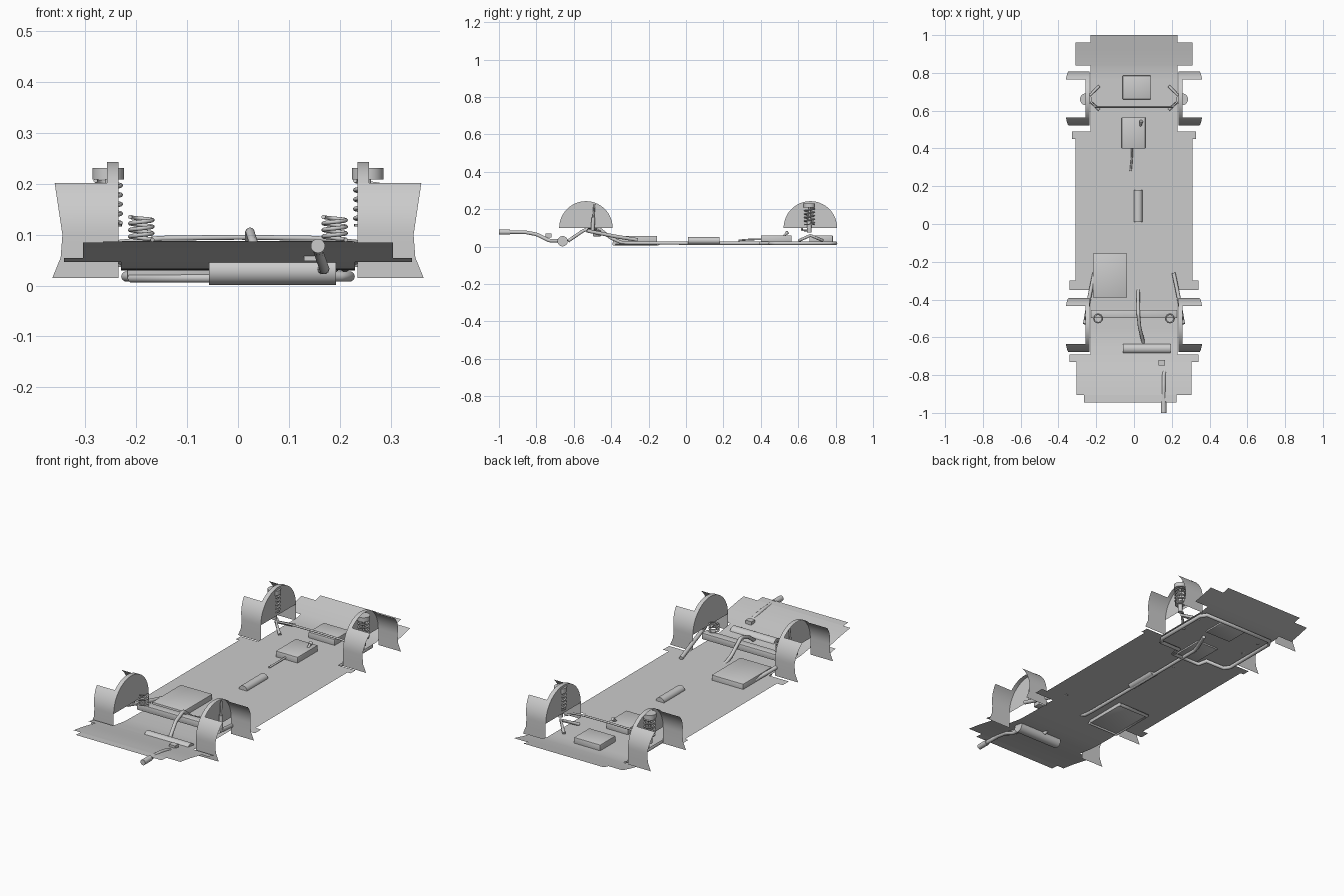
import bpy, bmesh, math
from mathutils import Vector

if "Cube" in bpy.data.objects:
    bpy.data.objects.remove(bpy.data.objects["Cube"])


def make(name, bm, smooth=True):
    bmesh.ops.remove_doubles(bm, verts=bm.verts, dist=1e-5)
    me = bpy.data.meshes.new(name)
    bm.to_mesh(me)
    bm.free()
    ob = bpy.data.objects.new(name, me)
    bpy.context.collection.objects.link(ob)
    if smooth:
        bpy.context.view_layer.objects.active = ob
        bpy.ops.object.select_all(action='DESELECT')
        ob.select_set(True)
        bpy.ops.object.shade_smooth_by_angle(angle=math.radians(35))
    return ob


def box(name, lo, hi, bevel=0.0):
    bm = bmesh.new()
    bmesh.ops.create_cube(bm, size=1)
    for v in bm.verts:
        v.co = Vector([(a + b) / 2 + c * (b - a) for a, b, c in zip(lo, hi, v.co)])
    if bevel:
        bmesh.ops.bevel(bm, geom=bm.edges[:], offset=bevel, segments=2, affect='EDGES', profile=0.5)
    return make(name, bm)


def rod(name, a, b, r, r2=None, sides=20):
    a, b = Vector(a), Vector(b)
    bm = bmesh.new()
    bmesh.ops.create_cone(bm, cap_ends=True, segments=sides, radius1=r,
                          radius2=r if r2 is None else r2, depth=(b - a).length)
    q = (b - a).to_track_quat('Z', 'Y')
    for v in bm.verts:
        v.co = q @ v.co + (a + b) / 2
    return make(name, bm)


def tube(name, pts, r, closed=False, curved=False):
    cu = bpy.data.curves.new(name, 'CURVE')
    cu.dimensions = '3D'
    cu.bevel_depth, cu.bevel_resolution, cu.use_fill_caps = r, 3, True
    if curved:
        sp = cu.splines.new('NURBS')
        sp.order_u, sp.use_endpoint_u, sp.resolution_u = 3, True, 6
    else:
        sp = cu.splines.new('POLY')
    sp.points.add(len(pts) - 1)
    for p, c in zip(sp.points, pts):
        p.co = (*c, 1)
    sp.use_cyclic_u = closed
    ob = bpy.data.objects.new(name, cu)
    bpy.context.collection.objects.link(ob)
    return ob


def spring(name, x, y, z0, z1, r, turns, wire):
    n = int(turns * 20)
    return tube(name, [(x + r * math.cos(2 * math.pi * i / 20), y + r * math.sin(2 * math.pi * i / 20),
                        z0 + (z1 - z0) * i / n) for i in range(n + 1)], wire)


# floor pan: strips of varying width following a side profile
PROFILE = [(-1, .09), (-.9, .084), (-.83, .074), (-.7, .048), (-.6, .033), (-.5, .03),
           (.8, .03), (.87, .042), (1.0, .073)]


def floor_z(y):
    for (a, za), (b, zb) in zip(PROFILE, PROFILE[1:]):
        if a <= y <= b:
            return za + (zb - za) * (y - a) / (b - a)
    return .03


STRIPS = [(-.945, -.905, -.265, .225), (-.905, -.73, -.305, .305), (-.73, -.69, -.342, .342),
          (-.69, -.35, -.23, .23), (-.35, -.30, -.342, .342), (-.30, .45, -.31, .31),
          (.45, .49, -.328, .328), (.49, .84, -.23, .23), (.84, .96, -.31, .31), (.96, 1.0, -.23, .23)]
bm = bmesh.new()
for y0, y1, xa, xb in STRIPS:
    n = max(1, round((y1 - y0) / .04))
    for i in range(n):
        a, b = y0 + (y1 - y0) * i / n, y0 + (y1 - y0) * (i + 1) / n
        bm.faces.new([bm.verts.new(c) for c in ((xa, a, floor_z(a)), (xb, a, floor_z(a)),
                                                (xb, b, floor_z(b)), (xa, b, floor_z(b)))])
make("floor_pan", bm)

# wheel arches: half disc inner wall plus a liner band, narrow over the top
R, CZ, WALL = .143, .10, .235


def liner_edge(z):
    return .345 + (z - .1) * .15 if z >= .1 else .33 + (.1 - z) * .41


def wheel_arch(name, cy, s):
    bm = bmesh.new()
    arc = [(cy + R * math.cos(math.pi * i / 32), CZ + R * math.sin(math.pi * i / 32)) for i in range(33)]
    bm.faces.new([bm.verts.new((s * WALL, y, z)) for y, z in arc])
    path = [(cy + R, .015), (cy + R, .055), *arc, (cy - R, .055), (cy - R, .015)]
    for (ya, za), (yb, zb) in zip(path, path[1:]):
        top = (za + zb) / 2 > .203
        xa, xb = [.257 if top else liner_edge(z) for z in (za, zb)]
        bm.faces.new([bm.verts.new(c) for c in ((s * WALL, ya, za), (s * xa, ya, za),
                                                (s * xb, yb, zb), (s * WALL, yb, zb))])
    make(name, bm)


for s, side in ((-1, "left"), (1, "right")):
    wheel_arch("front_wheel_arch_" + side, .665, s)
    wheel_arch("rear_wheel_arch_" + side, -.535, s)

    # front strut
    x, y = s * .255, .66
    rod("strut_cap_" + side, (x, y, .208), (x, y, .231), .031, sides=28)
    rod("strut_damper_" + side, (x, y, .075), (x, y, .15), .012)
    rod("strut_rod_" + side, (x, y, .15), (x, y, .21), .006)
    rod("spring_seat_" + side, (x, y, .116), (x, y, .121), .027)
    spring("strut_spring_" + side, x, y, .123, .206, .025, 4.5, .004)

    # front wishbone
    tube("wishbone_" + side, [(s * .185, .73, .033), (s * .25, .665, .06), (s * .185, .605, .033)], .008)

    # rear trailing arm, coil spring and shock absorber
    tube("trailing_arm_" + side, [(s * .21, -.26, .036), (s * .235, -.38, .055), (s * .26, -.53, .085)], .01)
    spring("rear_spring_" + side, s * .19, -.5, .09, .135, .022, 3.5, .004)
    rod("rear_shock_body_" + side, (s * .252, -.50, .085), (s * .25, -.495, .155), .01)
    rod("rear_shock_rod_" + side, (s * .25, -.495, .155), (s * .248, -.49, .225), .005)

# anti-roll bar and rear axle beam
tube("anti_roll_bar", [(-.235, .655, .085), (-.205, .62, .088), (-.15, .62, .093), (0, .62, .095),
                       (.15, .62, .093), (.205, .62, .088), (.235, .655, .085)], .005)
box("rear_axle_beam", (-.23, -.498, .055), (.23, -.455, .088), .004)

# drivetrain housings and fuel tank
box("engine_sump", (-.06, .66, .022), (.09, .785, .06), .003)
box("gearbox", (-.065, .40, .022), (.06, .565, .06), .003)
box("fuel_tank", (-.218, -.39, .012), (-.037, -.155, .057), .003)
rod("gear_lever", (.035, .52, .055), (.037, .54, .075), .006)
rod("gear_lever_knob", (.037, .535, .07), (.038, .545, .078), .009)
tube("shift_rod", [(-.01, .40, .04), (-.012, .34, .038), (-.018, .28, .033)], .005)

# tubes below the floor: front subframe and tank cradle
tube("front_subframe", [(-.2, .45, .018), (-.22, .48, .018), (-.22, .77, .018), (-.2, .8, .018),
                        (.2, .8, .018), (.22, .77, .018), (.22, .48, .018), (.2, .45, .018),
                        (.09, .45, .018), (.08, .40, .018), (-.08, .40, .018), (-.09, .45, .018)],
     .01, closed=True)
tube("tank_cradle", [(-.035, -.15, .015), (-.21, -.15, .015), (-.21, -.385, .015),
                     (-.035, -.385, .015)], .009)

# exhaust line: pipe, resonator, arch over the axle, silencer, tailpipe
tube("exhaust_pipe", [(.07, .62, .02), (.022, .5, .018), (.022, .1, .018), (.022, -.34, .02), (.022, -.40, .045),
                      (.023, -.48, .108), (.03, -.55, .085), (.05, -.63, .03)], .009, curved=True)
res = rod("exhaust_resonator", (0, -.085, 0), (0, .085, 0), .0225, sides=28)
res.scale.z = .9
res.location = (.022, .095, .032)
rod("exhaust_silencer", (-.057, -.66, .029), (.193, -.66, .029), .0275, sides=32)
tube("tailpipe", [(.165, -.67, .032), (.17, -.73, .032), (.158, -.80, .066), (.157, -.86, .077),
                  (.157, -.95, .078)], .01, curved=True)
rod("tailpipe_tip", (.157, -.94, .078), (.157, -1.0, .078), .014)
box("exhaust_hanger", (.13, -.75, .048), (.165, -.72, .07))
